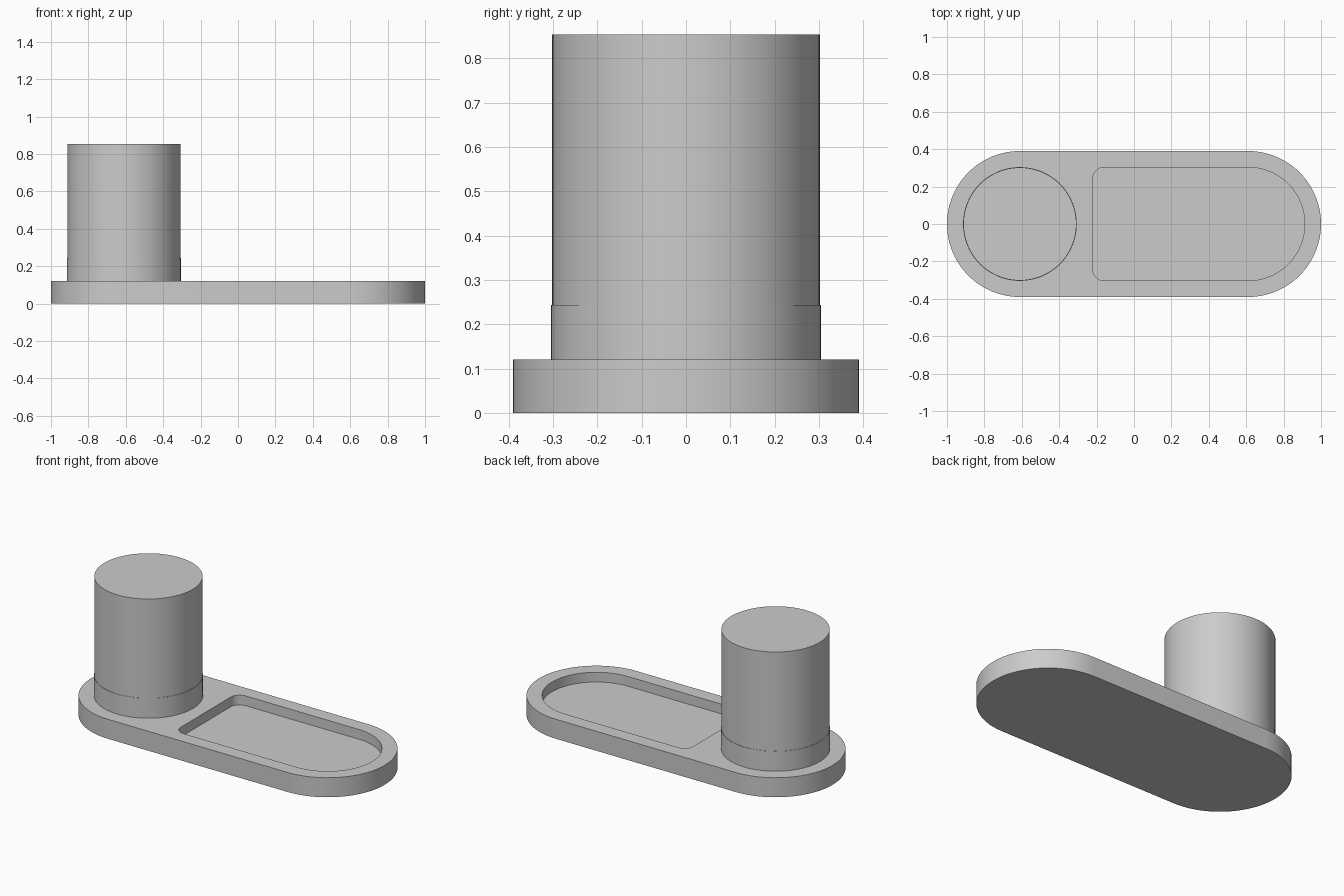
import bpy, bmesh
from math import pi, cos, sin

if "Cube" in bpy.data.objects:
    bpy.data.objects.remove(bpy.data.objects["Cube"])

END_X = 0.61          # centre of both rounded ends
BASE_TOP = 0.12


def arc(cx, cy, r, a0, a1, n):
    return [(cx + r * cos(a0 + (a1 - a0) * i / n),
             cy + r * sin(a0 + (a1 - a0) * i / n)) for i in range(n + 1)]


def prism(name, outline, z0, z1):
    """Extrude a counter-clockwise outline from z0 to z1."""
    bm = bmesh.new()
    face = bm.faces.new([bm.verts.new((x, y, z0)) for x, y in outline])
    ext = bmesh.ops.extrude_face_region(bm, geom=[face], use_keep_orig=True)
    top = [g for g in ext["geom"] if isinstance(g, bmesh.types.BMVert)]
    bmesh.ops.translate(bm, verts=top, vec=(0, 0, z1 - z0))
    bmesh.ops.recalc_face_normals(bm, faces=bm.faces)
    mesh = bpy.data.meshes.new(name)
    bm.to_mesh(mesh)
    bm.free()
    obj = bpy.data.objects.new(name, mesh)
    bpy.context.collection.objects.link(obj)
    return obj


def activate(obj):
    bpy.ops.object.select_all(action='DESELECT')
    obj.select_set(True)
    bpy.context.view_layer.objects.active = obj


# Base plate with two rounded ends
base = prism("base_plate",
             arc(END_X, 0, 0.39, -pi / 2, pi / 2, 48)
             + arc(-END_X, 0, 0.39, pi / 2, 3 * pi / 2, 48), 0, BASE_TOP)

# Shallow tray: round right end, small fillets on the left corners
R, LEFT, FIL = 0.303, -0.22, 0.06
cutter = prism("tray_cutter",
               arc(END_X, 0, R, -pi / 2, pi / 2, 48)
               + arc(LEFT + FIL, R - FIL, FIL, pi / 2, pi, 10)
               + arc(LEFT + FIL, FIL - R, FIL, pi, 3 * pi / 2, 10), 0.06, 0.3)
cut = base.modifiers.new("tray", 'BOOLEAN')
cut.operation = 'DIFFERENCE'
cut.solver = 'EXACT'
cut.object = cutter
activate(base)
bpy.ops.object.modifier_apply(modifier=cut.name)
bpy.data.objects.remove(cutter, do_unlink=True)

# Post, with a barely wider collar at its foot
post = prism("post", arc(-END_X, 0, 0.302, 0, 2 * pi, 96)[:-1], BASE_TOP, 0.853)
collar = prism("post_collar", arc(-END_X, 0, 0.304, 0, 2 * pi, 96)[:-1],
               BASE_TOP, 0.243)

for obj in (base, post, collar):
    activate(obj)
    bpy.ops.object.shade_smooth_by_angle(angle=pi / 6)
